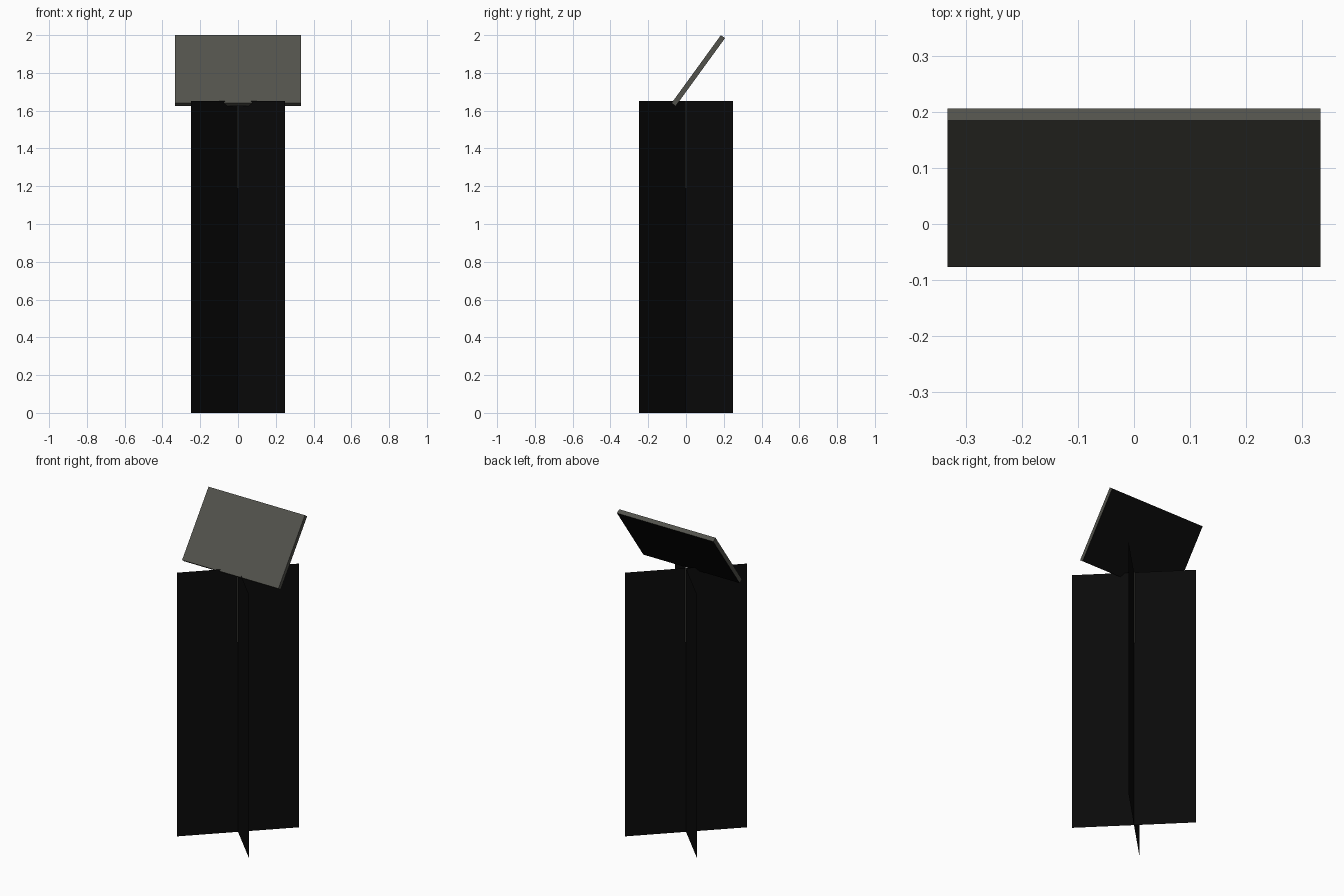
import bpy, bmesh, math
from mathutils import Matrix, Vector

cube = bpy.data.objects.get("Cube")
if cube:
    bpy.data.objects.remove(cube, do_unlink=True)


def material(name, color):
    mat = bpy.data.materials.new(name)
    mat.use_nodes = True
    mat.diffuse_color = (*color, 1)
    mat.node_tree.nodes["Principled BSDF"].inputs["Base Color"].default_value = (*color, 1)
    return mat


grey = material("warm grey", (0.085, 0.085, 0.072))
black = material("soft black", (0.003, 0.003, 0.003))


def add_object(name, bm, *mats):
    mesh = bpy.data.meshes.new(name)
    bm.to_mesh(mesh)
    bm.free()
    obj = bpy.data.objects.new(name, mesh)
    bpy.context.collection.objects.link(obj)
    for mat in mats:
        mesh.materials.append(mat)
    return obj


# Two crossed upright sheets, set on the diagonals
HALF, TOP = 0.249, 1.65
for name, side in (("cross_sheet_a", 1), ("cross_sheet_b", -1)):
    bm = bmesh.new()
    corners = [(-1, 0), (1, 0), (1, TOP), (-1, TOP)]
    bm.faces.new([bm.verts.new((s * HALF, s * side * HALF, z)) for s, z in corners])
    add_object(name, bm, black)

# Thin rod where the sheets cross
ROD_BASE = 1.19
bm = bmesh.new()
bmesh.ops.create_cone(bm, cap_ends=True, segments=8, radius1=0.005, radius2=0.005,
                      depth=TOP - ROD_BASE,
                      matrix=Matrix.Translation((0, 0, (TOP + ROD_BASE) / 2)))
add_object("centre_rod", bm, grey)

# Tilted board on top, with a black underside
tilt = Matrix.Rotation(math.radians(-36), 4, 'X')
bm = bmesh.new()
bmesh.ops.create_cube(bm, size=1, matrix=Matrix.Translation((0, 0.065, 1.812)) @ tilt
                      @ Matrix.Diagonal((0.667, 0.027, 0.4444, 1)))
bm.normal_update()
back = tilt.to_3x3() @ Vector((0, 1, 0))
for face in bm.faces:
    face.material_index = int(face.normal.dot(back) > 0.9)
add_object("tilted_board", bm, grey, black)
